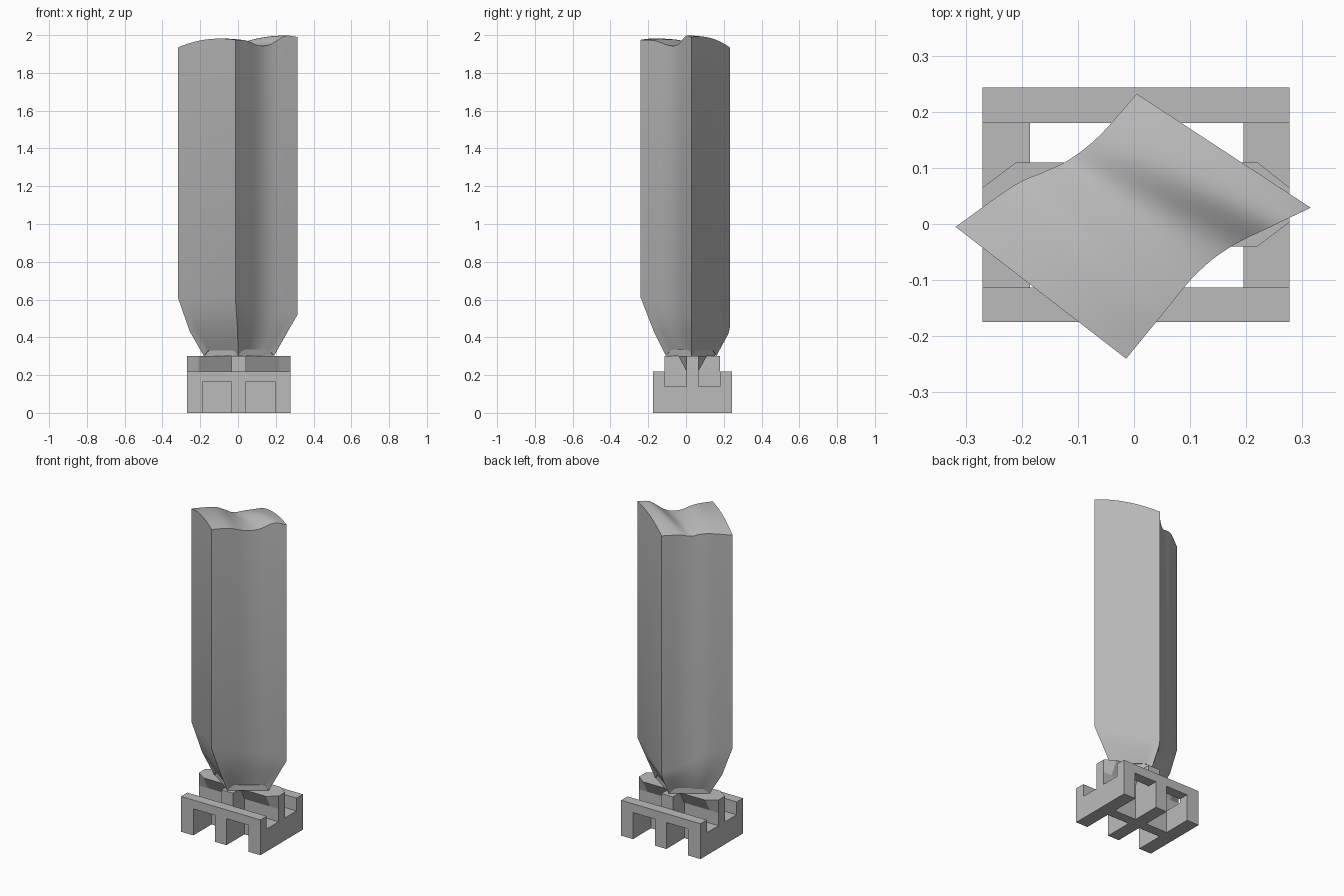
import bpy, bmesh, math
from mathutils import Vector

if "Cube" in bpy.data.objects:
    bpy.data.objects.remove(bpy.data.objects["Cube"])

grey = bpy.data.materials.new("plain_grey")
grey.use_nodes = True
grey.diffuse_color = (0.5, 0.5, 0.5, 1)
grey.node_tree.nodes["Principled BSDF"].inputs["Base Color"].default_value = (0.5, 0.5, 0.5, 1)


def finish(name, bm):
    bmesh.ops.recalc_face_normals(bm, faces=bm.faces)
    mesh = bpy.data.meshes.new(name)
    bm.to_mesh(mesh)
    bm.free()
    mesh.materials.append(grey)
    obj = bpy.data.objects.new(name, mesh)
    bpy.context.scene.collection.objects.link(obj)
    return obj


def loft(name, lower, upper):
    """Closed solid between two matching loops."""
    bm = bmesh.new()
    a = [bm.verts.new(p) for p in lower]
    b = [bm.verts.new(p) for p in upper]
    bm.faces.new(a)
    bm.faces.new(b)
    for i in range(len(a)):
        j = (i + 1) % len(a)
        bm.faces.new((a[i], a[j], b[j], b[i]))
    return finish(name, bm)


def extrude_y(name, profile, y0, y1):
    return loft(name, [(x, y0, z) for x, z in profile], [(x, y1, z) for x, z in profile])


def bar(name, x0, x1, y0, y1, z0, z1):
    return extrude_y(name, [(x0, z0), (x1, z0), (x1, z1), (x0, z1)], y0, y1)


# Base: notched rails, side bars and a raised central spine
L, R, IL, IR, CL, CR = -0.27, 0.277, -0.185, 0.195, -0.035, 0.043
FRONT, BACK, RAIL, NOTCH, SIDE, TOP = -0.113, 0.18, 0.22, 0.165, 0.14, 0.30
rail = [(L, 0), (IL, 0), (IL, NOTCH), (CL, NOTCH), (CL, 0), (CR, 0), (CR, NOTCH),
        (IR, NOTCH), (IR, 0), (R, 0), (R, RAIL), (L, RAIL)]
extrude_y("front_rail", rail, -0.175, FRONT)
extrude_y("back_rail", rail, BACK, 0.243)
bar("right_side_bar", L, IL, FRONT, BACK, 0, SIDE)
bar("left_side_bar", IR, R, FRONT, BACK, 0, SIDE)
bar("centre_spine", CL, CR, FRONT, BACK, 0, TOP)

# Cross wall with a flared, chamfered cap
WF, WB = 0.003, 0.065
extrude_y("cross_wall", [(L, SIDE), (IL, SIDE), (IL, 0), (IR, 0), (IR, SIDE), (R, SIDE),
                         (R, RAIL), (L, RAIL)], WF, WB)
cap = [(L, WF), (-0.21, -0.04), (0.22, -0.04), (R, WF),
       (R, WB), (0.22, 0.11), (-0.21, 0.11), (L, WB)]
loft("flared_cap", [(x, min(max(y, WF), WB), RAIL) for x, y in cap],
     [(x, y, TOP) for x, y in cap])

# Small foot between cap and column
BOTTOM = [(-0.18, 0.025), (0, -0.105), (0.19, 0.03), (0.005, 0.16)]
foot = [(x * 0.96, 0.03 + (y - 0.03) * 0.96) for x, y in BOTTOM]
loft("column_foot", [(x, y, TOP) for x, y in foot], [(x, y, 0.335) for x, y in foot])


# Column: four-cornered body, two sides concave, with a wavy top
def spline(points, t):
    """Smooth curve through evenly spaced points."""
    pts = [Vector(p) for p in points]
    s = min(t, 0.99999) * (len(pts) - 1)
    i = int(s)
    f = s - i
    p1, p2 = pts[i], pts[i + 1]
    p0 = pts[i - 1] if i else 2 * p1 - p2
    p3 = pts[i + 2] if i + 2 < len(pts) else 2 * p2 - p1
    return 0.5 * (2 * p1 + (p2 - p0) * f + (2 * p0 - 5 * p1 + 4 * p2 - p3) * f * f
                  + (3 * p1 - p0 - 3 * p2 + p3) * f ** 3)


BACK_EDGE = [(-0.318, -0.005, 1.935), (-0.215, 0.068, 1.945), (-0.16, 0.093, 1.935),
             (-0.115, 0.115, 1.92), (-0.062, 0.157, 1.93), (0.005, 0.232, 1.935)]
FRONT_EDGE = [(-0.014, -0.24, 1.975), (0.05, -0.162, 1.97), (0.11, -0.09, 1.945),
              (0.17, -0.042, 1.95), (0.25, -0.002, 1.995), (0.315, 0.029, 1.99)]


def corners_mix(c, u, v):
    """Corners in order left, front, right, back."""
    a, b, d, e = (Vector(p) for p in c)
    return (a * (1 - u) + b * u) * (1 - v) + (e * (1 - u) + d * u) * v


def top(u, v):
    p = spline(BACK_EDGE, v).lerp(spline(FRONT_EDGE, v), u)
    lobes = math.cos(2 * math.pi * v) * 0.5 + 0.5
    p.z += 4 * u * (1 - u) * (0.008 + 0.014 * lobes)
    return p


TOP_CORNERS = [BACK_EDGE[0], FRONT_EDGE[0], FRONT_EDGE[-1], BACK_EDGE[-1]]
KINK = [(*p[:2], z) for p, z in zip(TOP_CORNERS, (0.61, 0.61, 0.52, 0.45))]
MID = [(-0.255, 0.01, 0.43), (-0.002, -0.17, 0.43), (0.263, 0.03, 0.43), (0.005, 0.225, 0.42)]
BASE = [(*p, 0.33) for p in BOTTOM]


def ring_point(corners, bow, u, v):
    bend = top(u, v) - corners_mix(TOP_CORNERS, u, v)
    bend.z = 0
    return corners_mix(corners, u, v) + bend * bow


def base_point(u, v):
    p = ring_point(BASE, 0.3, u, v)
    reach = math.hypot(min(u, 1 - u), min(v, 1 - v))
    p.z -= 0.03 * max(0, 1 - reach * 9)
    return p


N = 24
bm = bmesh.new()


def cap_grid(point):
    g = [[bm.verts.new(point(i / N, j / N)) for j in range(N + 1)] for i in range(N + 1)]
    for i in range(N):
        for j in range(N):
            bm.faces.new((g[i][j], g[i + 1][j], g[i + 1][j + 1], g[i][j + 1]))
    return g


border = ([(i, 0) for i in range(N)] + [(N, j) for j in range(N)]
          + [(N - i, N) for i in range(N)] + [(0, N - j) for j in range(N)])
upper, lower = cap_grid(top), cap_grid(base_point)
rings = [[lower[i][j] for i, j in border]]
for corners, bow in ((MID, 0.75), (KINK, 1)):
    rings.append([bm.verts.new(ring_point(corners, bow, i / N, j / N)) for i, j in border])
rings.append([upper[i][j] for i, j in border])
for a, b in zip(rings, rings[1:]):
    for k in range(len(a)):
        m = (k + 1) % len(a)
        bm.faces.new((a[k], a[m], b[m], b[k]))
column = finish("column", bm)

bpy.ops.object.select_all(action="DESELECT")
column.select_set(True)
bpy.context.view_layer.objects.active = column
bpy.ops.object.shade_smooth_by_angle(angle=math.radians(25))
